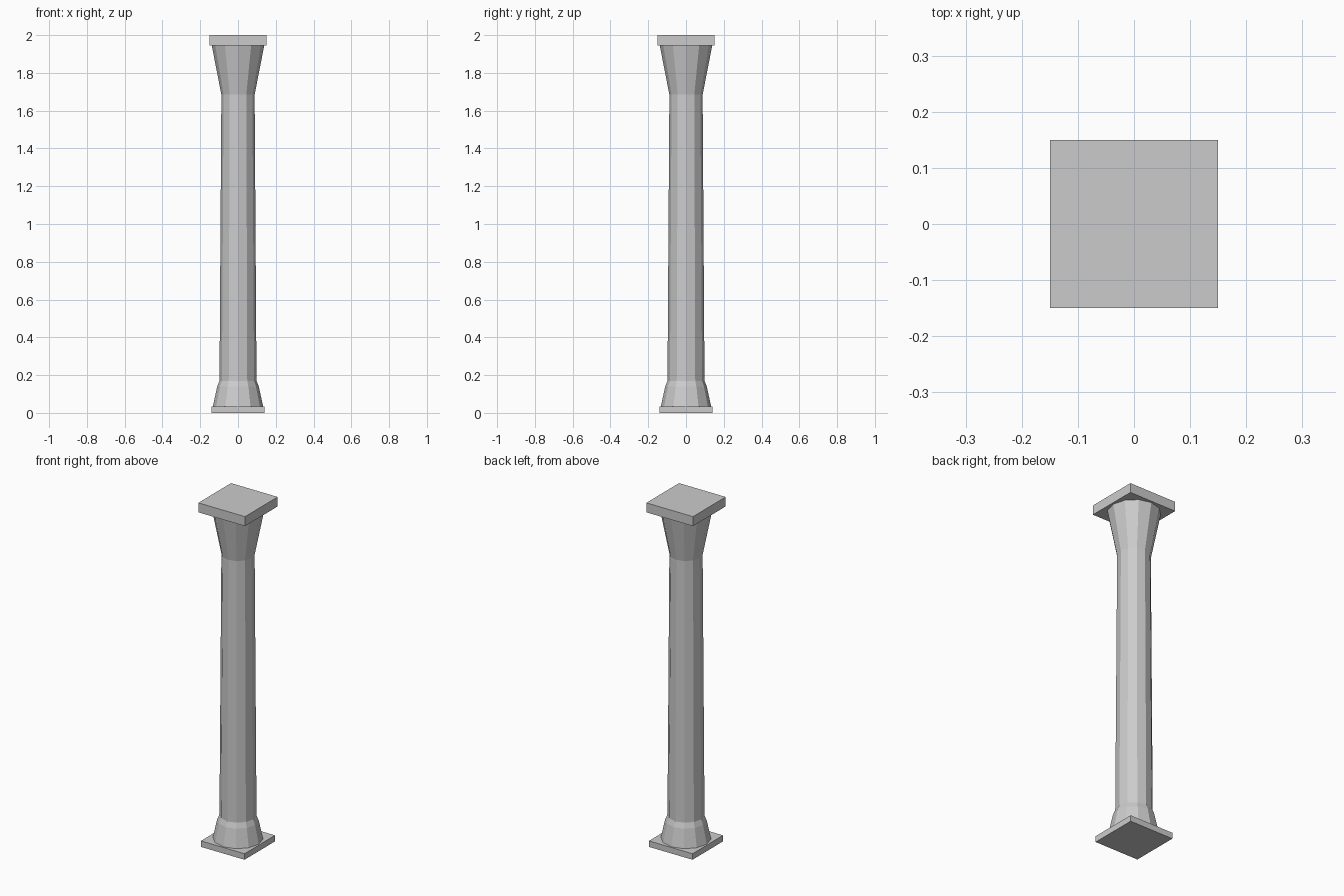
import bpy, bmesh, math

if "Cube" in bpy.data.objects:
    bpy.data.objects.remove(bpy.data.objects["Cube"])

SIDES = 12

def slab(name, half, z0, z1):
    bpy.ops.mesh.primitive_cube_add(size=1, location=(0, 0, (z0 + z1) / 2))
    ob = bpy.context.object
    ob.name = name
    ob.scale = (2 * half, 2 * half, z1 - z0)
    bpy.ops.object.transform_apply(location=False, rotation=False, scale=True)

def turned(name, profile):
    """Flat-sided turned solid from (radius, z) points, capped at both ends."""
    bm = bmesh.new()
    rings = []
    for r, z in profile:
        rings.append([bm.verts.new((r * math.cos(math.tau * i / SIDES),
                                    r * math.sin(math.tau * i / SIDES), z))
                      for i in range(SIDES)])
    for a, b in zip(rings, rings[1:]):
        for i in range(SIDES):
            j = (i + 1) % SIDES
            bm.faces.new((a[i], a[j], b[j], b[i]))
    bm.faces.new(rings[0][::-1])
    bm.faces.new(rings[-1])
    me = bpy.data.meshes.new(name)
    bm.to_mesh(me)
    bm.free()
    bpy.context.collection.objects.link(bpy.data.objects.new(name, me))

# square plinth and top slab
slab("plinth", 0.14, 0.0, 0.035)
slab("abacus", 0.15, 1.945, 2.0)

# base bell, tapered shaft and flared capital in one turned piece
turned("column_shaft", [(0.133, 0.035), (0.11, 0.14), (0.098, 0.17),
                        (0.088, 1.685), (0.139, 1.945)])
